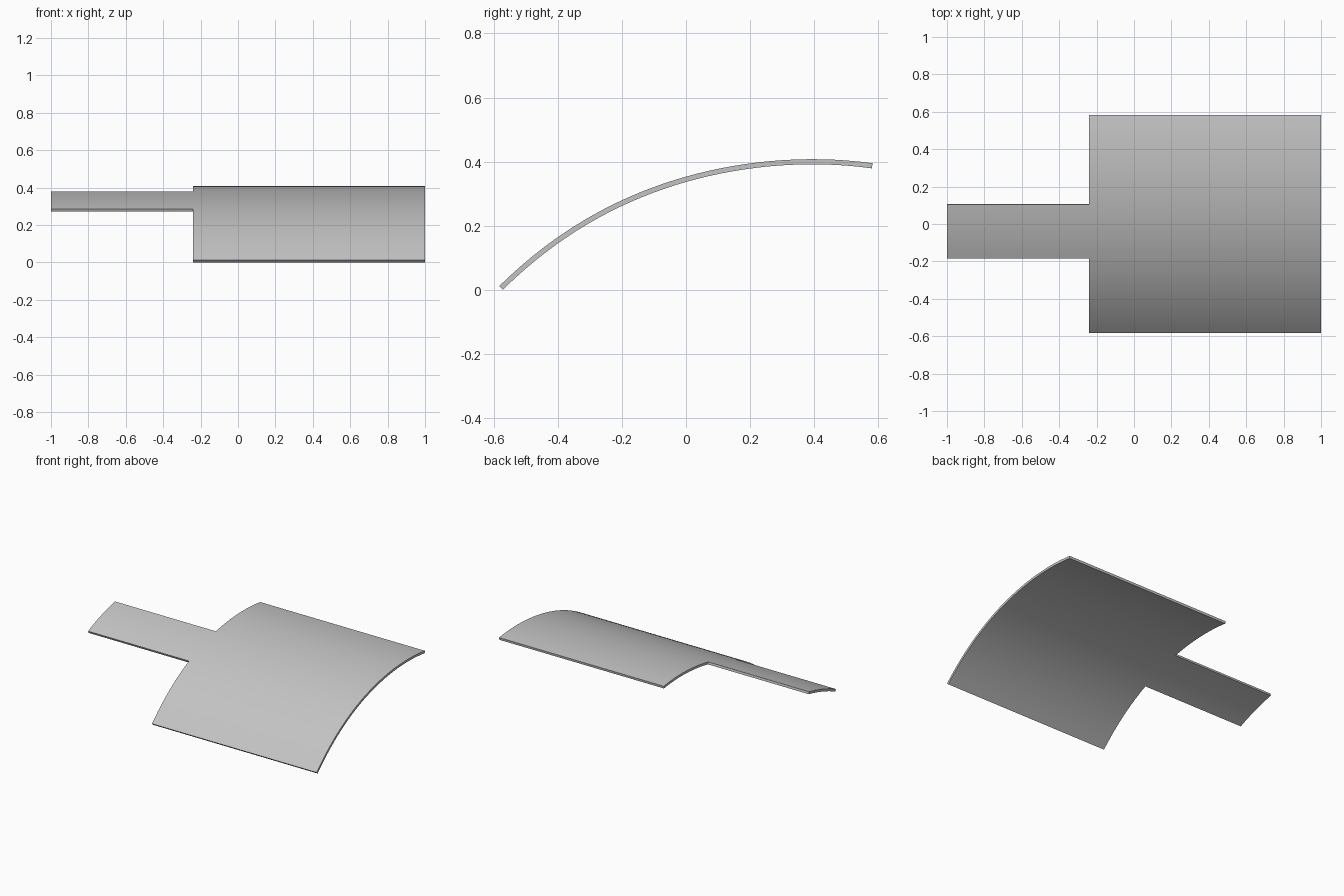
import bpy, bmesh
from mathutils import Vector

cube = bpy.data.objects.get("Cube")
if cube:
    bpy.data.objects.remove(cube, do_unlink=True)

HALF = 0.008  # half the sheet thickness

grey = bpy.data.materials.new("plain grey")
grey.use_nodes = True
colour = (0.55, 0.55, 0.55, 1)
grey.diffuse_color = colour
grey.node_tree.nodes["Principled BSDF"].inputs["Base Color"].default_value = colour


def arch(y):
    """Height of the middle of the sheet."""
    return 0.345 + 0.284 * y - 0.405 * y**2 + 0.14 * y**3 - 0.12 * y**4


def normal(y):
    slope = 0.284 - 0.81 * y + 0.42 * y**2 - 0.48 * y**3
    return Vector((0, -slope, 1)).normalized()


# Stations across the sheet; the tab spans the middle run
FRONT, TAB_FRONT, TAB_BACK, BACK = -0.577, -0.181, 0.106, 0.581


def run(a, b, n):
    return [a + (b - a) * i / n for i in range(n)]


stations = run(FRONT, TAB_FRONT, 12) + run(TAB_FRONT, TAB_BACK, 8) + run(TAB_BACK, BACK, 12) + [BACK]
columns = [-1.0, -0.24, 1.0]

# Curved panel with its narrow tab: a closed shell of upper and lower skins
bm = bmesh.new()


def skin(side):
    return [[bm.verts.new(Vector((x, y, arch(y))) + normal(y) * HALF * side)
             for x in columns] for y in stations]


upper, lower = skin(1), skin(-1)
for grid in (upper, lower):
    for j in range(len(stations) - 1):
        middle = (stations[j] + stations[j + 1]) / 2
        for i in range(2):
            if i == 1 or TAB_FRONT < middle < TAB_BACK:
                quad = [grid[j][i], grid[j][i + 1], grid[j + 1][i + 1], grid[j + 1][i]]
                bm.faces.new(quad if grid is upper else quad[::-1])

# Rim joining the two skins
partner = {u: l for ru, rl in zip(upper, lower) for u, l in zip(ru, rl)}
for edge in [e for e in bm.edges if e.is_boundary and e.verts[0] in partner]:
    a, b = edge.verts
    bm.faces.new((a, b, partner[b], partner[a]))
bmesh.ops.delete(bm, geom=[v for v in bm.verts if not v.link_faces], context="VERTS")
bmesh.ops.recalc_face_normals(bm, faces=bm.faces)

mesh = bpy.data.meshes.new("curved_panel")
bm.to_mesh(mesh)
bm.free()
mesh.materials.append(grey)
panel = bpy.data.objects.new("curved_panel", mesh)
bpy.context.collection.objects.link(panel)

# Smooth curve with crisp rim
bpy.ops.object.select_all(action="DESELECT")
panel.select_set(True)
bpy.context.view_layer.objects.active = panel
bpy.ops.object.shade_smooth_by_angle(angle=0.52)
